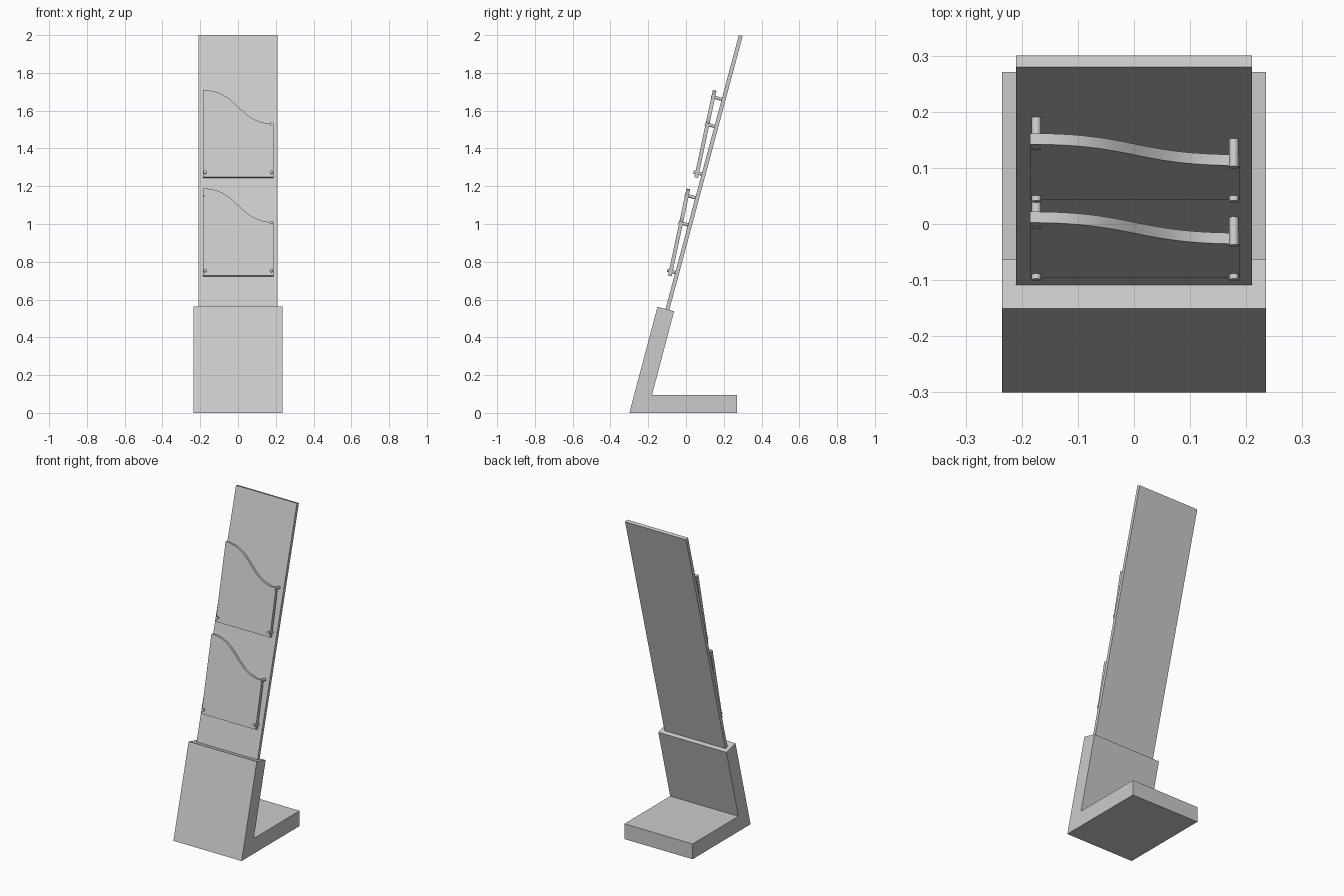
import bpy, bmesh
from math import radians, sin, cos, tan, pi
from mathutils import Vector, Matrix

if "Cube" in bpy.data.objects:
    bpy.data.objects.remove(bpy.data.objects["Cube"])

LEAN, TILT = radians(15), radians(12)      # panel lean, pocket plate tilt
STEP_Z = 0.521                             # spacing between the two pockets
STEP_Y = STEP_Z * tan(LEAN)


def finish(name, bm):
    bmesh.ops.recalc_face_normals(bm, faces=bm.faces)
    mesh = bpy.data.meshes.new(name)
    bm.to_mesh(mesh)
    bm.free()
    ob = bpy.data.objects.new(name, mesh)
    bpy.context.collection.objects.link(ob)
    return ob


def prism(name, points, vec):
    """Extrude a closed outline along a vector."""
    bm = bmesh.new()
    face = bm.faces.new([bm.verts.new(p) for p in points])
    res = bmesh.ops.extrude_face_region(bm, geom=[face], use_keep_orig=True)
    verts = [g for g in res["geom"] if isinstance(g, bmesh.types.BMVert)]
    bmesh.ops.translate(bm, verts=verts, vec=vec)
    return finish(name, bm)


def smooth(ob):
    bpy.ops.object.select_all(action='DESELECT')
    ob.select_set(True)
    bpy.context.view_layer.objects.active = ob
    bpy.ops.object.shade_smooth_by_angle(angle=radians(30))


def panel_y(z):
    return 0.28 + (z - 2.0) * tan(LEAN)


def pin(name, x, y, z, radius=0.0085):
    """Stand-off running from its front end square to the panel."""
    axis = Vector((0, cos(LEAN), -sin(LEAN)))
    length = (panel_y(z) - y) * cos(LEAN)
    bm = bmesh.new()
    rot = axis.to_track_quat('Z', 'Y').to_matrix().to_4x4()
    mid = Vector((x, y, z)) + axis * length / 2
    bmesh.ops.create_cone(bm, cap_ends=True, segments=24, radius1=radius,
                          radius2=radius, depth=length,
                          matrix=Matrix.Translation(mid) @ rot)
    smooth(finish(name, bm))


# L-shaped foot with leaning upright
foot = [(-0.30, 0), (0.271, 0), (0.271, 0.095), (-0.18, 0.095),
        (-0.063, 0.538), (-0.151, 0.562)]
prism("base", [(-0.235, y, z) for y, z in foot], (0.47, 0, 0))

# Tall back panel, set into the top of the base
t = 0.0207
low = 0.53
side = [(panel_y(low), low), (0.28, 2.0),
        (0.28 + t * cos(LEAN), 2.0 - t * sin(LEAN)),
        (panel_y(low) + t * cos(LEAN), low - t * sin(LEAN))]
prism("back_panel", [(-0.21, y, z) for y, z in side], (0.42, 0, 0))

# Two pocket plates with an S-curved top edge, each on four stand-offs
X0, X1, Z0, Z_LOW, Z_HIGH = -0.185, 0.188, 1.248, 1.531, 1.709
for i, label in enumerate(("upper", "lower")):
    dy, dz = -i * STEP_Y, -i * STEP_Z
    outline = [(X1, Z0), (X0, Z0)]
    for k in range(33):
        s = k / 32
        outline.append((X0 + (X1 - X0) * (1.5 * s * (1 - s) + s ** 3),
                        Z_HIGH + (Z_LOW - Z_HIGH) * s * s * (3 - 2 * s)))
    plate = prism(label + "_pocket_plate",
                  [(x, 0.044 + (z - Z0) * tan(TILT) + dy, z + dz) for x, z in outline],
                  (0, 0.02 * cos(TILT), -0.02 * sin(TILT)))
    smooth(plate)
    for name, x, y, z in (("bottom_left", -0.174, 0.040, 1.276),
                          ("bottom_right", 0.178, 0.040, 1.276),
                          ("top_left", -0.174, 0.1335, 1.675),
                          ("top_right", 0.178, 0.101, 1.530)):
        pin(f"{label}_{name}_standoff", x, y + dy, z + dz)
